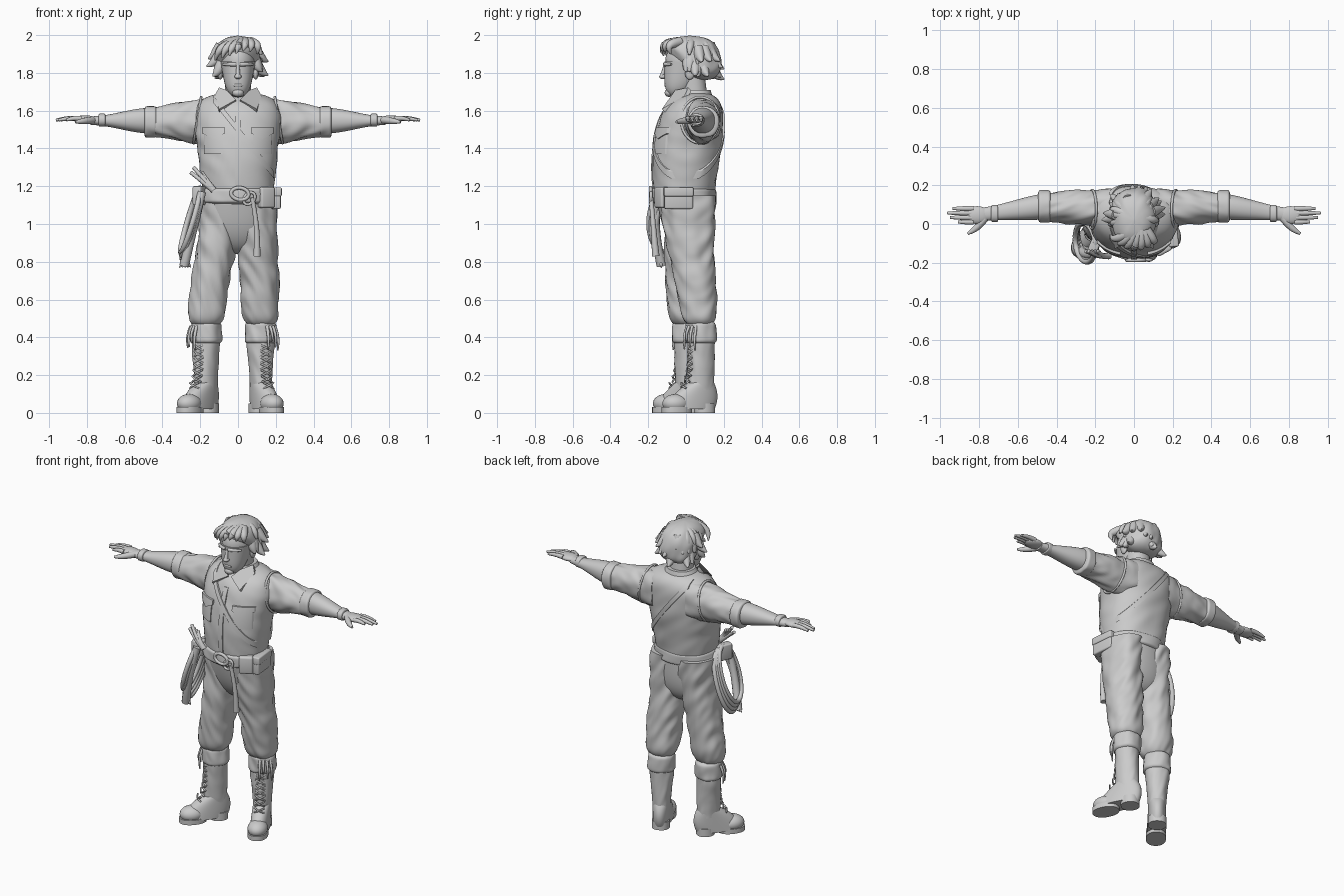
import bpy, bmesh, math, random
from mathutils import Vector, Matrix, noise

if "Cube" in bpy.data.objects:
    bpy.data.objects.remove(bpy.data.objects["Cube"])
random.seed(4)

grey = bpy.data.materials.new("plain grey")
grey.use_nodes = True
grey.diffuse_color = (.6, .6, .6, 1)
grey.node_tree.nodes["Principled BSDF"].inputs["Base Color"].default_value = grey.diffuse_color


def mix(start, end, t):
    return start + (end - start) * t


def ease(start, end, t):
    return mix(start, end, t * t * (3 - 2 * t))


def closing(t, sharpness):
    """Full radius that rounds off to nothing as t reaches one."""
    return math.sqrt(max(0.001, 1 - abs(t) ** sharpness))


def rim(t):
    return closing(2 * t - 1, 8)


def finish(name, bm, place=None):
    bmesh.ops.recalc_face_normals(bm, faces=bm.faces)
    if place:
        bm.transform(place)
    mesh = bpy.data.meshes.new(name)
    bm.to_mesh(mesh)
    bm.free()
    mesh.shade_smooth()
    mesh.set_sharp_from_angle(angle=math.radians(50))
    mesh.materials.append(grey)
    obj = bpy.data.objects.new(name, mesh)
    bpy.context.collection.objects.link(obj)


def skin(name, rings, closed=False, place=None):
    """Join rings of points into one surface, capped unless closed."""
    bm = bmesh.new()
    loops = [[bm.verts.new(point) for point in ring] for ring in rings]
    following = loops[1:] + (loops[:1] if closed else [])
    for low, high in zip(loops, following):
        for i in range(len(low)):
            bm.faces.new((low[i - 1], low[i], high[i], high[i - 1]))
    if not closed:
        bm.faces.new(loops[0])
        bm.faces.new(loops[-1])
    finish(name, bm, place)


def circle(count):
    return [(math.cos(math.tau * k / count), math.sin(math.tau * k / count)) for k in range(count)]


def loft(name, start, end, section, side=0, power=2.2, folds=0.0, place=None, steps=36):
    """Section gives two centres and two radii, along z or, when side is set, along x."""
    rings = []
    for i in range(steps + 1):
        t = i / steps
        level = mix(start, end, t)
        centre_a, centre_b, radius_a, radius_b = section(t)
        ring = []
        for c, s in circle(48):
            f = (abs(c) ** power + abs(s) ** power) ** (-1 / power)
            f *= 1 + folds * noise.noise(Vector((c * 1.5 + centre_a * 9, s * 1.5, level * 13 + c * 2)))
            a, b = centre_a + c * f * radius_a, centre_b + s * f * radius_b
            ring.append((side * level, a, b) if side else (a, b, level))
        rings.append(ring)
    skin(name, rings, place=place)


def sweep(name, points, radii, closed=False, place=None):
    rings = []
    for i, (point, radius) in enumerate(zip(points, radii)):
        after = points[(i + 1) % len(points)] if closed else points[min(i + 1, len(points) - 1)]
        before = points[i - 1] if closed else points[max(i - 1, 0)]
        along = (after - before).normalized()
        across = along.cross(Vector((.3, .8, .5))).normalized()
        other = along.cross(across)
        rings.append([point + radius * (across * c + other * s) for c, s in circle(10)])
    skin(name, rings, closed, place)


def tube(name, start, end, thick, thin, bow=(0, 0, 0), place=None):
    """Tapered cord from start to end that bulges sideways by bow."""
    start, end, bow = Vector(start), Vector(end), Vector(bow)
    spans = [i / 12 for i in range(13)]
    points = [start.lerp(end, t) + bow * math.sin(math.pi * t) for t in spans]
    sweep(name, points, [mix(thick, thin, t * t) for t in spans], place=place)


def loop(name, centre, wide, tall, radius):
    """Closed cord on the ellipse spanned by two vectors."""
    points = [Vector(centre) + Vector(wide) * c + Vector(tall) * s for c, s in circle(40)]
    sweep(name, points, [radius] * len(points), closed=True)


def blob(name, centre, size, turn=0.0, box=False, place=Matrix()):
    bm = bmesh.new()
    if box:
        bmesh.ops.create_cube(bm, size=2)
    else:
        bmesh.ops.create_uvsphere(bm, u_segments=24, v_segments=16, radius=1)
    bm.transform(Matrix.Translation(centre) @ Matrix.Rotation(turn, 4, "Z") @ Matrix.Diagonal((*size, 1)))
    if box:
        bmesh.ops.bevel(bm, geom=bm.edges[:], offset=min(size) / 3, segments=3, profile=.5, affect="EDGES")
    finish(name, bm, place)


# torso in shirt and vest
torso_base, torso_top = 1.1, 1.7


def torso_section(t):
    close = closing(t, 12)
    return 0, mix(-.01, .06, t * t), mix(.18, .25, t) * close, (.15 + .03 * math.sin(math.pi * t)) * close


loft("torso", torso_base, torso_top, torso_section, folds=.04, steps=60)


def torso_point(x, z, front, offset):
    _, cy, wide, deep = torso_section((z - torso_base) / (torso_top - torso_base))
    reach = (deep + offset) * closing(min(1, abs(x) / (wide + offset)), 2.2)
    return x, cy - reach if front else cy + reach, z


def patch(name, shape, front=True, thick=.008):
    """Cloth piece lying on the torso; shape maps u and v to x and z."""
    rings = []
    spans = [i / 24 for i in range(25)]
    for u in spans:
        outer = [torso_point(*shape(u, v), front, thick) for v in spans]
        inner = [torso_point(*shape(u, v), front, -.01) for v in reversed(spans)]
        rings.append(outer + inner)
    skin(name, rings)


# pockets, button strip and shoulder strap
for s in (-1, 1):
    patch("pocket", lambda u, v: (s * mix(.08, .18, u), mix(1.37, 1.5, v)))
    patch("pocket_flap", lambda u, v: (s * mix(.07, .19, u), 1.51 - v * mix(.06, .03, abs(2 * u - 1))), thick=.014)
patch("button_strip", lambda u, v: (mix(-.015, .015, u), mix(1.18, 1.6, v)), thick=.006)
for front in (True, False):
    patch("shoulder_strap", lambda u, v: (mix(-.13, .19, u), mix(1.64, 1.24, u) + v * .04), front, .01)

# neck and open collar
loft("neck", 1.62, 1.78, lambda t: (0, mix(.05, .03, t), .068, .07))
loft("collar_band", 1.64, 1.71, lambda t: (0, .05, mix(.13, .085, t), mix(.1, .08, t)))
for s in (-1, 1):
    flap = [(.01, -.08, 1.65), (.06, -.05, 1.7), (.1, .02, 1.715), (.125, 0, 1.67), (.1, -.12, 1.6)]
    skin("collar_flap", [[(s * x, y + lift, z - lift) for x, y, z in flap] for lift in (-.008, .008)])


# head
def jaw_section(t):
    deep = mix(.06, .12, t)
    close = closing(1 - t, 6)
    return 0, deep - .115, mix(.06, .092, t) * close, deep * close


loft("jaw", 1.67, 1.86, jaw_section)
blob("skull", (0, .02, 1.86), (.094, .13, .12))
tube("nose", (0, -.11, 1.84), (0, -.127, 1.78), .009, .014)
blob("nose_tip", (0, -.122, 1.78), (.019, .02, .013))
blob("lips", (0, -.103, 1.735), (.03, .012, .01))
blob("chin", (0, -.09, 1.695), (.03, .023, .022))
for s in (-1, 1):
    tube("brow", (s * .01, -.112, 1.845), (s * .08, -.078, 1.845), .011, .006, (0, -.01, 0))
    blob("ear", (s * .094, .02, 1.8), (.014, .026, .036))


# hair cap with layered locks flicked outwards at the tips
def hair_section(t):
    close = closing(t, 5) * closing(1 - t, 8)
    return 0, ease(.09, .02, t), .125 * close, mix(.09, .17, t) * close


loft("hair", 1.76, 1.997, hair_section, folds=.12)
crown = Vector((0, .04, 1.965))
locks = 26
for i in range(locks):
    angle = math.radians(mix(-20, 200, (i + random.random()) / locks))
    out = Vector((math.cos(angle), math.sin(angle), 0))
    tip = crown + out * random.uniform(.13, .17)
    tip.z = random.uniform(1.76, 1.88)
    start = crown + out * .09
    start.z = tip.z + .07
    tube("flicked_lock", start, tip, .03, .003, Vector((0, 0, -.012)))
    if i % 2:
        tip = crown + out * .125
        tip.z = random.uniform(1.84, 1.9)
        tube("upper_lock", crown + out * .03, tip, .026, .006, out * .02 + Vector((0, 0, .012)))
for i in range(7):
    x = mix(-.12, .1, i / 6)
    low = 1.92 - abs(x - .04) / 3
    tube("fringe_lock", (.03 + x / 3, -.03, 1.965), (x, x * x * 5 - .13, low), .026, .004, (x / 5, -.03, .012))

# arms with rolled sleeves and open hands
for s in (-1, 1):
    loft("sleeve", .12, .45, lambda t: (.086, mix(1.55, 1.537, t), mix(.1, .074, t), mix(.128, .077, t)), s, folds=.14)
    loop("armhole_rim", (s * .215, .075, 1.55), (0, .1, 0), (s * -.02, 0, .122), .007)
    loft("rolled_cuff", .425, .5, lambda t: (.091, 1.54, .084 * rim(t), .083 * rim(t)), s, folds=.05)
    loft("forearm", .46, .78, lambda t: (mix(.092, .05, t), 1.547, ease(.066, .035, t), ease(.068, .023, t)), s)
    loft("wrist_band", .7, .74, lambda t: (.054, 1.55, .044 * rim(t), .035 * rim(t)), s)
    blob("palm", (s * .81, .046, 1.554), (.065, .046, .021))
    for i in range(4):
        y = mix(.08, .01, i / 3)
        length = mix(.92, .965, math.sin(i + .4))
        tube("finger", (s * .83, y, 1.558), (s * length, y, 1.55), .014, .007, (0, 0, .005))
    tube("thumb", (s * .77, .03, 1.55), (s * .86, -.05, 1.54), .02, .007, (0, -.01, 0))


# trousers
def seat_section(t):
    close = closing(1 - t, 4)
    return 0, mix(.025, -.01, t), mix(.2, .195, t) * close, mix(.12, .155, t) * close


loft("trouser_seat", .84, 1.16, seat_section)
knees = {"left": Vector((.12, .07)), "right": Vector((-.17, 0))}
for side, knee in knees.items():
    hip = Vector((math.copysign(.102, knee.x), .013))

    def leg_section(t):
        close = closing(1 - t, 24)
        return *knee.lerp(hip, ease(0, 1, min(1, t * 1.15))), mix(.099, .106, t) * close, mix(.09, .143, t) * close

    loft(side + "_trouser_leg", .45, 1.15, leg_section, folds=.13, steps=60)


# boots, built toe towards the front and turned outwards
def foot_section(t):
    return 0, mix(-.07, 0, t), mix(.057, .052, t), mix(.145, .07, t * t)


for side, turn in (("left", .42), ("right", -.65)):
    spot = knees[side]
    place = Matrix.Translation((spot.x, spot.y + .01, 0)) @ Matrix.Rotation(turn, 4, "Z")
    loft(side + "_boot_foot", .02, .16, foot_section, place=place)
    loft(side + "_boot_shaft", .12, .4, lambda t: (0, 0, ease(.052, .074, t), .07), folds=.06, place=place)
    blob(side + "_toe_cap", (0, -.145, .05), (.06, .075, .05), place=place)
    loft(side + "_sole", 0, .03, lambda t: (0, -.14, .06, .083), place=place, steps=2)
    loft(side + "_heel", 0, .05, lambda t: (0, .02, .054, .055), place=place, steps=2)
    loft(side + "_boot_cuff", .36, .49, lambda t: (0, 0, mix(.086, .08, t) * rim(t), .08 * rim(t)), folds=.1, place=place)
    for k in range(7):
        z = mix(.13, .33, k / 6)
        y = -.07 - .04 / 2 ** k
        for m in (-1, 1):
            tube("boot_lace", (-m * .03, y + .01, z), (m * .03, y + .01, z + .03), .005, .005, (0, -.01, 0), place)
    for k in range(5):
        angle = math.copysign(mix(-.3, .8, k / 4), turn) if k else 0
        out = Vector((math.sin(angle), -math.cos(angle), 0)) * .08
        drop = Vector((0, 0, random.uniform(.33, .38)))
        tube("cuff_tassel", out + Vector((0, 0, .46)), out * 1.2 + drop, .008, .004, out / 8, place)

# belt, buckle, pouches and hanging strap
loft("belt", 1.1, 1.2, lambda t: (0, -.013, mix(.208, .196, t) * rim(t), .17 * rim(t)), folds=.04)
loop("buckle", (.01, -.187, 1.16), (.045, 0, -.01), (.01, 0, .03), .01)
loop("belt_ring", (.06, -.185, 1.135), (.03, 0, .01), (0, 0, .03), .008)
blob("front_pouch", (.145, -.12, 1.14), (.042, .035, .055), .5, True)
blob("side_pouch", (.195, -.04, 1.135), (.025, .075, .055), .1, True)
blob("side_pouch_flap", (.198, -.04, 1.17), (.027, .078, .024), .1, True)
tube("hanging_strap", (.075, -.185, 1.14), (.1, -.16, .83), .012, .02, (.01, 0, 0))

# coiled whip on the right hip
for i in range(4):
    centre = Vector((-.24, -.06, .985)) + Vector((-.004, -.012, .012)) * i
    loop("whip_coil", centre, (-.015, .1, 0), (.05, .01, mix(.19, .17, i / 3)), .014)
tube("whip_lead", (-.19, -.15, 1.17), (-.285, -.13, .78), .022, .026, (0, -.02, 0))
blob("whip_holder", (-.2, -.1, 1.15), (.025, .05, .05), -.4, True)
for i in range(5):
    top = Vector((mix(-.25, -.19, i / 4), -.14, random.uniform(1.27, 1.3)))
    tube("whip_handle", top, (-.13, -.165, 1.18), .01, .018, (0, -.01, 0))
    tube("whip_fray", (-.275, -.135, .81), (mix(-.31, -.25, i / 4), -.13, .77), .01, .003)
